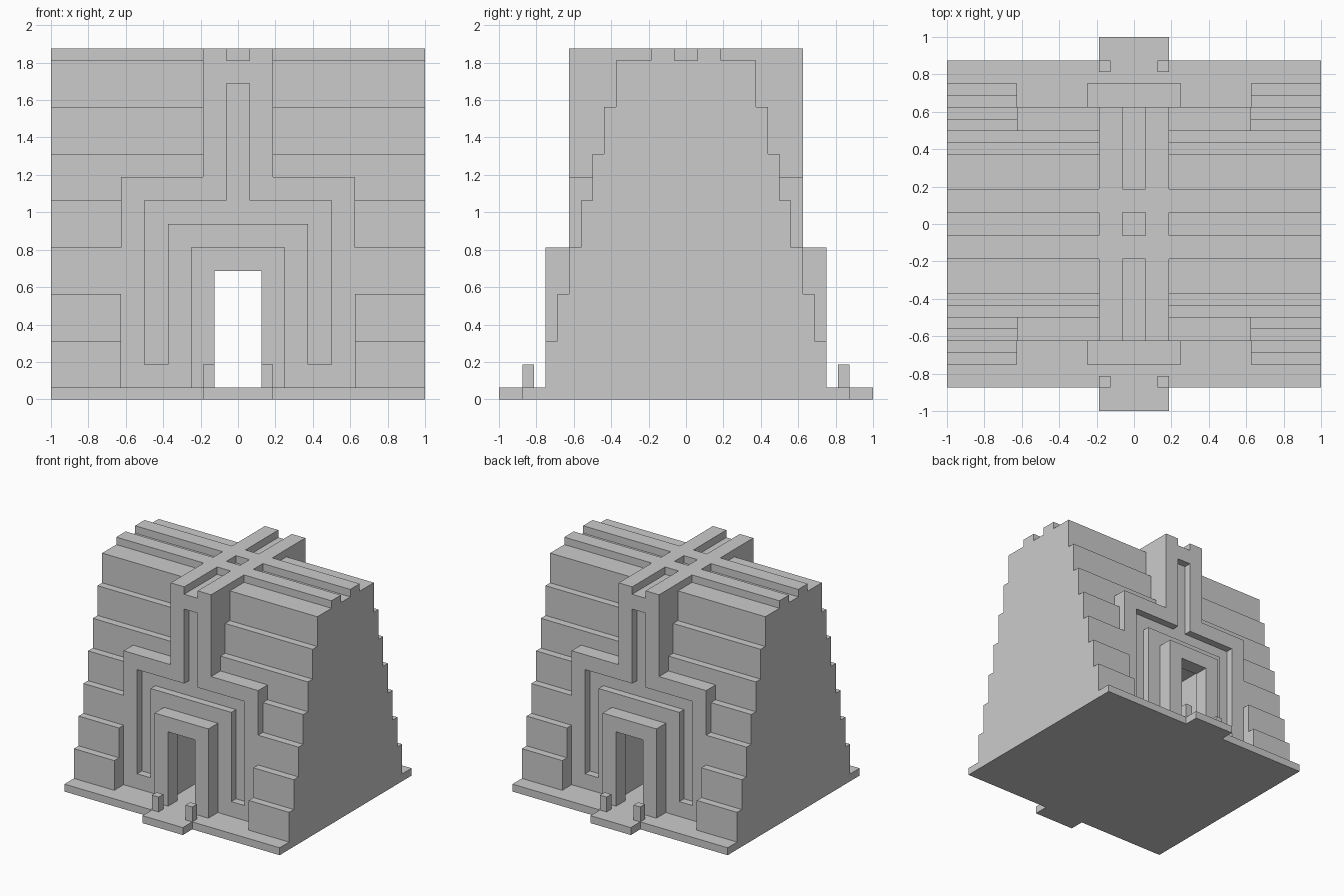
import bpy, bmesh

if "Cube" in bpy.data.objects:
    bpy.data.objects.remove(bpy.data.objects["Cube"])

U = 1 / 16  # grid unit: every size below is in sixteenths


def part(name, prisms):
    """One object from prisms given as (axis, outline, start, end)."""
    bm = bmesh.new()
    for axis, outline, a, b in prisms:
        def place(p, d):
            u, v = p
            co = {'x': (d, u, v), 'y': (u, d, v), 'z': (u, v, d)}[axis]
            return [c * U for c in co]
        low = [bm.verts.new(place(p, a)) for p in outline]
        high = [bm.verts.new(place(p, b)) for p in outline]
        bm.faces.new(low)
        bm.faces.new(high[::-1])
        n = len(outline)
        for i in range(n):
            j = (i + 1) % n
            bm.faces.new((low[j], low[i], high[i], high[j]))
    bmesh.ops.recalc_face_normals(bm, faces=bm.faces)
    mesh = bpy.data.meshes.new(name)
    bm.to_mesh(mesh)
    bm.free()
    ob = bpy.data.objects.new(name, mesh)
    bpy.context.collection.objects.link(ob)
    return ob


def rect(u0, u1, v0, v1):
    return [(u0, v0), (u1, v0), (u1, v1), (u0, v1)]


def both_ways(outline):
    """Half outline plus its mirror image across the first axis."""
    return outline + [(-u, v) for u, v in reversed(outline)]


def stepped(steps):
    """Terraced cross-section, with two ridges along the roof."""
    half, z = [], 1
    for y, top in steps:
        half += [(y, z), (y, top)]
        z = top
    return both_ways(half + [(3, 29), (3, 30), (1, 30), (1, 29)])


# Base slab with landings at front and back
part("base", [('z', both_ways([(3, -16), (3, -14), (16, -14),
                               (16, 14), (3, 14), (3, 16)]), 0, 1)])

# Terraced body: core behind the facades, full-width wings at the sides
upper = [(9, 17), (8, 21), (7, 25), (6, 29)]
core = part("core", [('x', stepped(upper), -10, 10)])
wing = stepped([(12, 5), (11, 9), (10, 13)] + upper)
for side, s in (("left", -1), ("right", 1)):
    part(side + "_wing", [('x', wing, 10 * s, 16 * s)])

# Passage running through the core
cutter = part("passage_cutter", [('y', rect(-3, 3, 0, 12), -20, 20)])
cutter.hide_render = True
cut = core.modifiers.new("passage", 'BOOLEAN')
cut.operation = 'DIFFERENCE'
cut.solver = 'EXACT'
cut.object = cutter
bpy.context.view_layer.objects.active = core
bpy.ops.object.modifier_apply(modifier=cut.name)
bpy.data.objects.remove(cutter)

# Facade outlines (x, z)
outer_arch = both_ways([(10, 1), (10, 19), (3, 19), (3, 30), (1, 30), (1, 29)])
outer_arch += [(-8, 1), (-8, 17), (-1, 17), (-1, 27),
               (1, 27), (1, 17), (8, 17), (8, 1)]
inner_panel = both_ways([(3, 1), (6, 1), (6, 15)])
inner_panel += [(-3, 1), (-3, 12), (3, 12)]
# keep the outline running in order around the opening
inner_panel = [(3, 1), (6, 1), (6, 15), (-6, 15), (-6, 1), (-3, 1), (-3, 12), (3, 12)]
door_frame = [(2, 1), (4, 1), (4, 13), (-4, 13), (-4, 1), (-2, 1), (-2, 11), (2, 11)]

for end, s in (("front", -1), ("back", 1)):
    part(end + "_arch", [('y', outer_arch, 9 * s, 10 * s)])
    part(end + "_panel", [('y', inner_panel, 9 * s, 10 * s)])
    part(end + "_door_frame", [('y', door_frame, 10 * s, 12 * s)])
    # Channel floors, shoulders, roof rails and posts, on both sides
    sills, shoulders, rails, posts = [], [], [], []
    for m in (-1, 1):
        sills.append(('y', rect(6 * m, 8 * m, 1, 3), 9 * s, 10 * s))
        shoulders.append(('y', rect(3 * m, 10 * m, 17, 19), 8 * s, 9 * s))
        rails.append(('y', rect(m, 3 * m, 29, 30), 3 * s, 9 * s))
        posts.append(('y', rect(2 * m, 3 * m, 1, 3), 13 * s, 14 * s))
    part(end + "_channel_sills", sills)
    part(end + "_shoulders", shoulders)
    part(end + "_roof_rails", rails)
    part(end + "_posts", posts)
    part(end + "_spine", [('y', rect(-3, 3, 17, 29), 6 * s, 9 * s)])

# Blocks closing the square pit where the roof ridges cross
part("roof_crossing", [('z', rect(m, 3 * m, -1, 1), 29, 30) for m in (-1, 1)])
